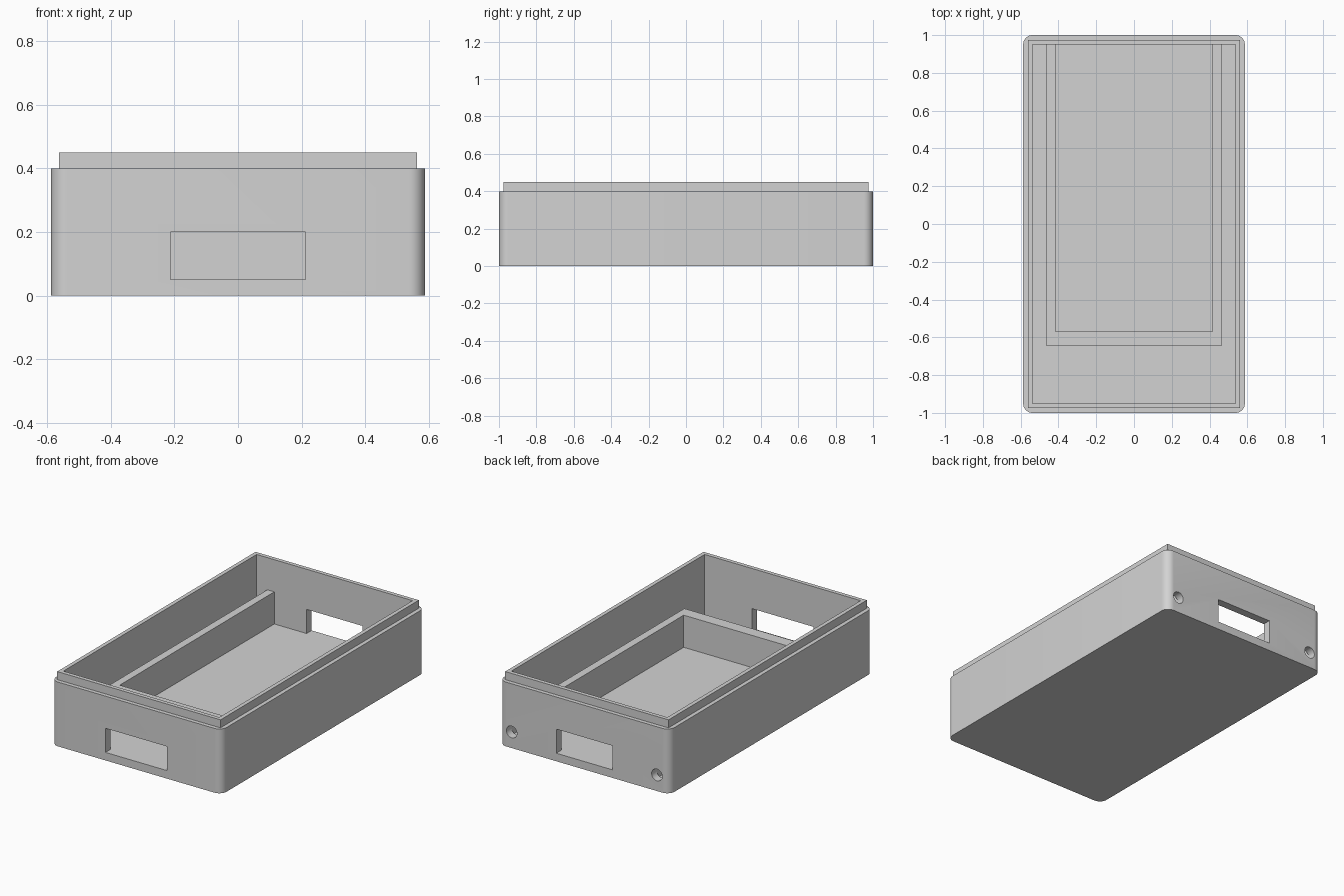
import bpy, bmesh, math
from mathutils import Matrix, Vector

cube = bpy.data.objects.get("Cube")
if cube:
    bpy.data.objects.remove(cube, do_unlink=True)

grey = bpy.data.materials.new("plain grey")
grey.use_nodes = True
grey.diffuse_color = (0.65, 0.65, 0.65, 1)
grey.node_tree.nodes["Principled BSDF"].inputs["Base Color"].default_value = grey.diffuse_color


def make(name, bm):
    bmesh.ops.recalc_face_normals(bm, faces=bm.faces)
    mesh = bpy.data.meshes.new(name)
    bm.to_mesh(mesh)
    bm.free()
    obj = bpy.data.objects.new(name, mesh)
    bpy.context.collection.objects.link(obj)
    mesh.materials.append(grey)
    return obj


def prism(name, outline, z0, z1):
    """Extrude a flat outline from z0 up to z1."""
    bm = bmesh.new()
    face = bm.faces.new([bm.verts.new((x, y, z0)) for x, y in outline])
    ext = bmesh.ops.extrude_face_region(bm, geom=[face])
    top = [v for v in ext["geom"] if isinstance(v, bmesh.types.BMVert)]
    bmesh.ops.translate(bm, verts=top, vec=(0, 0, z1 - z0))
    return make(name, bm)


def box(name, hx, y0, y1, z0, z1):
    """Box centred on x = 0 with half width hx."""
    return prism(name, [(-hx, y0), (hx, y0), (hx, y1), (-hx, y1)], z0, z1)


def rounded(hx, hy, r, steps=8):
    """Rectangle outline with rounded corners."""
    pts = []
    for i, (sx, sy) in enumerate([(1, 1), (-1, 1), (-1, -1), (1, -1)]):
        for k in range(steps + 1):
            a = (i + k / steps) * math.pi / 2
            pts.append((sx * (hx - r) + r * math.cos(a), sy * (hy - r) + r * math.sin(a)))
    return pts


def select(obj):
    bpy.ops.object.select_all(action="DESELECT")
    obj.select_set(True)
    bpy.context.view_layer.objects.active = obj


def combine(target, other, operation):
    """Apply a boolean and remove the helper."""
    mod = target.modifiers.new("combine", "BOOLEAN")
    mod.operation = operation
    mod.solver = "EXACT"
    mod.object = other
    select(target)
    bpy.ops.object.modifier_apply(modifier=mod.name)
    bpy.data.objects.remove(other, do_unlink=True)


HX, HY, WALL, FLOOR, RIM = 0.587, 1.0, 0.05, 0.05, 0.4
LIP = WALL / 2

# Tray body with raised lip
body = prism("tray_body", rounded(HX, HY, 0.05), 0, RIM)
combine(body, box("lip", HX - LIP, LIP - HY, HY - LIP, 0.2, RIM + 0.05), "UNION")

# Main cavity
combine(body, box("cavity", HX - WALL, WALL - HY, HY - WALL, FLOOR, 0.6), "DIFFERENCE")

# Front and back rectangular openings
for hx, side in ((0.212, -1), (0.193, 1)):
    y0, y1 = sorted((side * 0.9, side * 1.1))
    combine(body, box("opening", hx, y0, y1, FLOOR, 0.2), "DIFFERENCE")

# Pair of round holes through the back wall
for side in (-1, 1):
    bm = bmesh.new()
    place = Matrix.Translation(Vector((side * 0.5, HY, 0.1))) @ Matrix.Rotation(math.pi / 2, 4, "X")
    bmesh.ops.create_cone(bm, cap_ends=True, segments=32, radius1=0.0365,
                          radius2=0.0365, depth=0.2, matrix=place)
    combine(body, make("hole", bm), "DIFFERENCE")

select(body)
bpy.ops.object.shade_smooth_by_angle(angle=math.radians(30))

# U-shaped inner divider, set slightly into the floor and back wall
ox, ix, oy, iy, back = 0.463, 0.415, -0.645, -0.57, 0.955
prism("inner_divider", [(-ox, back), (-ox, oy), (ox, oy), (ox, back),
                        (ix, back), (ix, iy), (-ix, iy), (-ix, back)], FLOOR - 0.01, 0.25)
